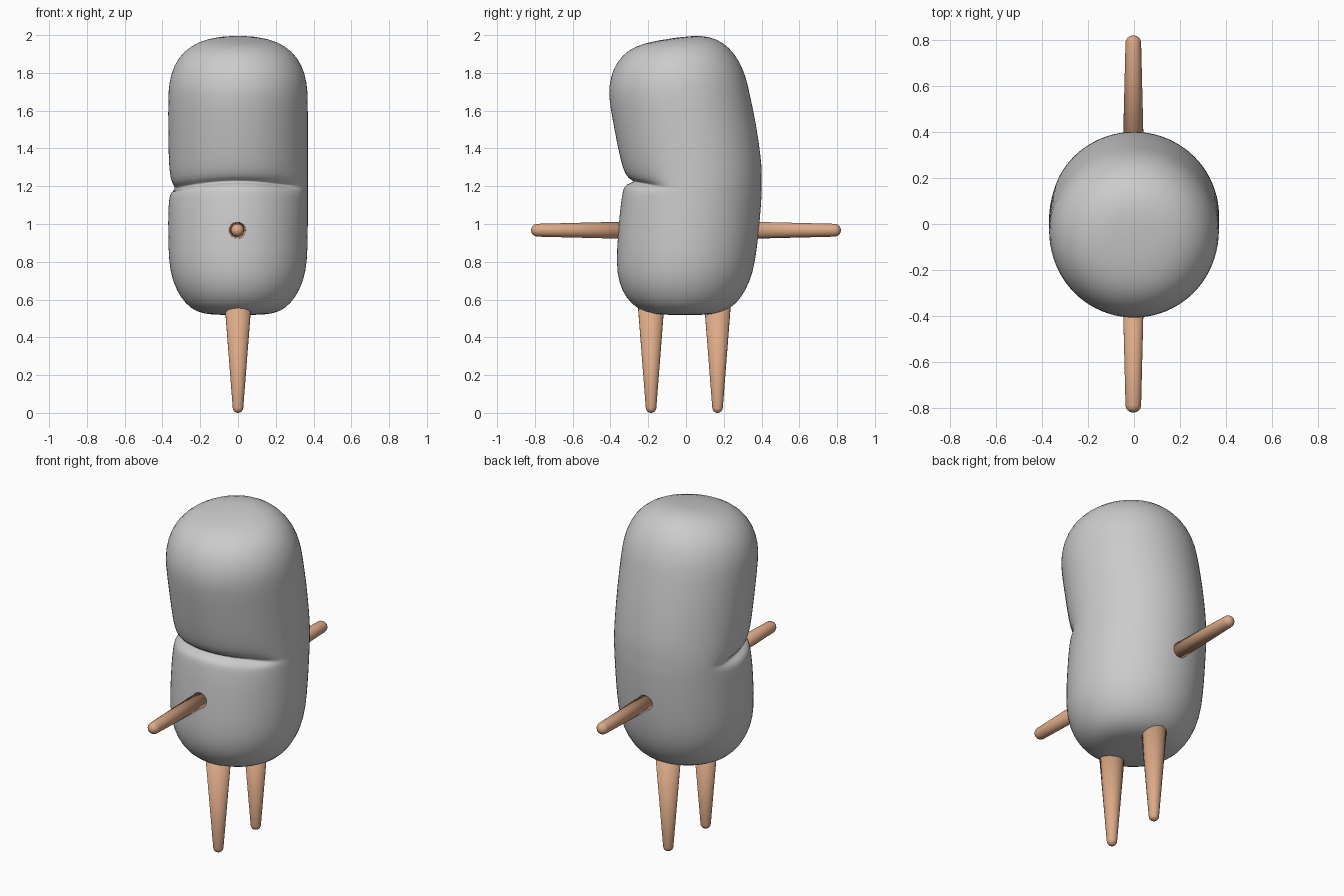
import bpy, bmesh, math
from mathutils import Vector

if "Cube" in bpy.data.objects:
    bpy.data.objects.remove(bpy.data.objects["Cube"])

SEG = 40

def finish(name, bm, mat=None, subsurf=0):
    bmesh.ops.recalc_face_normals(bm, faces=bm.faces[:])
    me = bpy.data.meshes.new(name)
    bm.to_mesh(me)
    bm.free()
    ob = bpy.data.objects.new(name, me)
    bpy.context.collection.objects.link(ob)
    for p in me.polygons:
        p.use_smooth = True
    if mat:
        me.materials.append(mat)
    if subsurf:
        m = ob.modifiers.new("smooth", 'SUBSURF')
        m.levels = m.render_levels = subsurf
    return ob

def loft(rings, start, end):
    """Skin a list of point rings, closed with a fan at both ends."""
    bm = bmesh.new()
    vs = [[bm.verts.new(p) for p in r] for r in rings]
    n = len(vs[0])
    for a, b in zip(vs, vs[1:]):
        for i in range(n):
            j = (i + 1) % n
            bm.faces.new((a[i], a[j], b[j], b[i]))
    for ring, tip in ((vs[0], start), (vs[-1], end)):
        c = bm.verts.new(tip)
        for i in range(n):
            bm.faces.new((ring[i], ring[(i + 1) % n], c))
    return bm

# Body sections: front y, front z, back y, back z, half width, crease depth
sections = [
    (-.09, .519, .08, .519, .09, 0), (-.18, .522, .16, .522, .18, 0),
    (-.26, .55, .235, .55, .25, 0), (-.32, .61, .295, .61, .305, 0),
    (-.357, .69, .342, .70, .347, 0), (-.371, .79, .368, .80, .368, 0),
    (-.361, .95, .387, .96, .371, 0), (-.351, 1.07, .396, 1.07, .371, 0),
    (-.345, 1.14, .40, 1.13, .371, .004), (-.342, 1.185, .402, 1.17, .371, .008),
    (-.337, 1.212, .402, 1.20, .371, .018), (-.33, 1.225, .402, 1.22, .371, .065),
    (-.332, 1.238, .402, 1.24, .371, .028), (-.337, 1.27, .402, 1.28, .371, .012),
    (-.35, 1.33, .399, 1.34, .371, .003), (-.38, 1.5, .375, 1.52, .371, 0),
    (-.408, 1.65, .338, 1.69, .371, 0), (-.41, 1.73, .32, 1.775, .366, 0),
    (-.388, 1.82, .283, 1.865, .34, 0), (-.34, 1.893, .23, 1.935, .288, 0),
    (-.27, 1.942, .165, 1.98, .215, 0), (-.175, 1.967, .08, 2.0, .125, 0),
]
rings = []
for fy, fz, by, bz, rx, d in sections:
    F, B = Vector((0, fy, fz)), Vector((0, by, bz))
    c, ax = (F + B) / 2, (B - F) / 2
    ring = []
    for i in range(SEG):
        a = 2 * math.pi * i / SEG
        ca, sa = math.cos(a), math.sin(a)
        # the crease runs round the front and fades towards the back
        t = min(1, max(0, (-sa - .45 * ca + .1) / .6))
        k = d * t * t * (3 - 2 * t)
        p = c + Vector((rx * ca, 0, 0)) + ax * sa - Vector((ca, sa, 0)) * k
        p.z -= .035 * ca * ca * math.exp(-((p.z - 1.22) / .12) ** 2)
        ring.append(p)
    rings.append(ring)
finish("body", loft(rings, (0, 0, .519), (0, -.05, 1.987)), subsurf=1)

# Limbs: tapered rods with rounded tips
wood = bpy.data.materials.new("limb_tan")
wood.diffuse_color = (.72, .40, .24, 1)
wood.use_nodes = True
wood.node_tree.nodes["Principled BSDF"].inputs["Base Color"].default_value = wood.diffuse_color

def limb(name, base, tip, r0, r1):
    base, tip = Vector(base), Vector(tip)
    d = (tip - base).normalized()
    u = Vector((1, 0, 0))
    v = d.cross(u)
    prof = [(base, r0)]
    for k in range(6):
        a = math.radians(15 * k)
        prof.append((tip - d * r1 * (1 - math.sin(a)), r1 * math.cos(a)))
    rs = [[p + (u * math.cos(2 * math.pi * i / 24) + v * math.sin(2 * math.pi * i / 24)) * r
           for i in range(24)] for p, r in prof]
    finish(name, loft(rs, base, tip), wood)

for side, s, leg_y in (("front", -1, -.185), ("back", 1, .167)):
    limb(side + "_arm", (-.003, s * .3, .967), (-.003, s * .82, .967), .046, .034)
    limb(side + "_leg", (0, leg_y, .62), (0, leg_y, 0), .074, .028)
